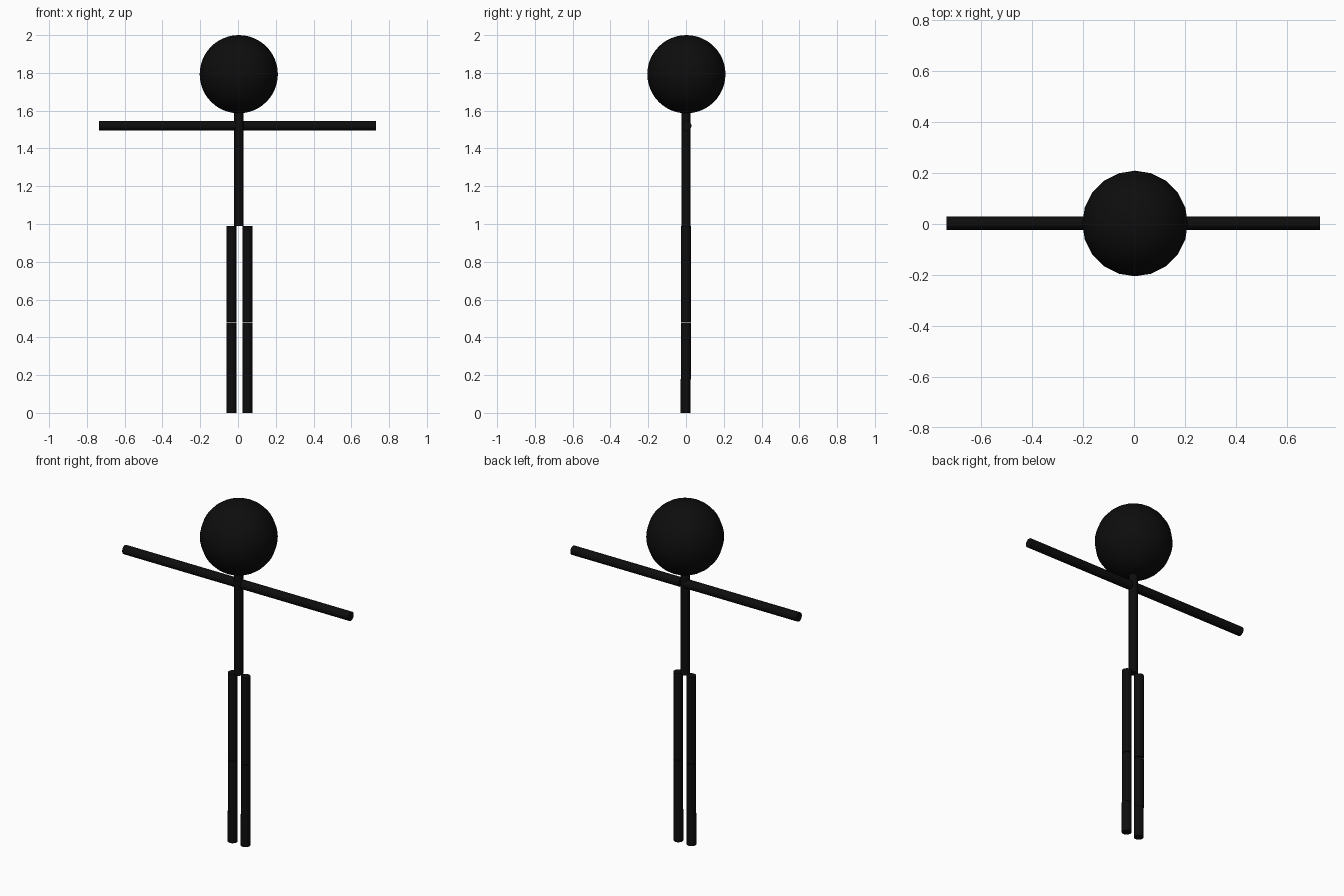
import bpy
from math import pi

# Remove the default cube
cube = bpy.data.objects.get("Cube")
if cube:
    bpy.data.objects.remove(cube, do_unlink=True)

# Single flat colour
black = bpy.data.materials.new("black")
black.use_nodes = True
colour = (0.004, 0.004, 0.004, 1)
black.diffuse_color = colour
black.node_tree.nodes["Principled BSDF"].inputs["Base Color"].default_value = colour

RADIUS = 0.026
CX = 0.004


def finish(name):
    obj = bpy.context.object
    obj.name = name
    obj.data.materials.append(black)
    bpy.ops.object.shade_smooth_by_angle()
    return obj


def rod(name, centre, length, along_x=False, radius=RADIUS):
    turn = (0, pi / 2, 0) if along_x else (0, 0, 0)
    bpy.ops.mesh.primitive_cylinder_add(
        vertices=16, radius=radius, depth=length, location=centre, rotation=turn)
    return finish(name)


# Head
bpy.ops.mesh.primitive_uv_sphere_add(
    segments=20, ring_count=24, radius=0.207, location=(CX, 0.002, 1.793))
finish("head")

# Torso and neck
rod("torso", (CX, 0, 1.305), 0.63, radius=0.025)

# Arms
rod("left_arm", (0.38, 0.003, 1.52), 0.7, along_x=True)
rod("right_arm", (-0.3675, 0.003, 1.52), 0.735, along_x=True)

# Legs, split at the knee and ankle
for side, x in (("left", 0.05), ("right", -0.034)):
    rod(side + "_thigh", (x, 0, 0.736), 0.508)
    rod(side + "_shin", (x, 0, 0.328), 0.3)
    rod(side + "_ankle", (x, -0.002, 0.09), 0.18)
